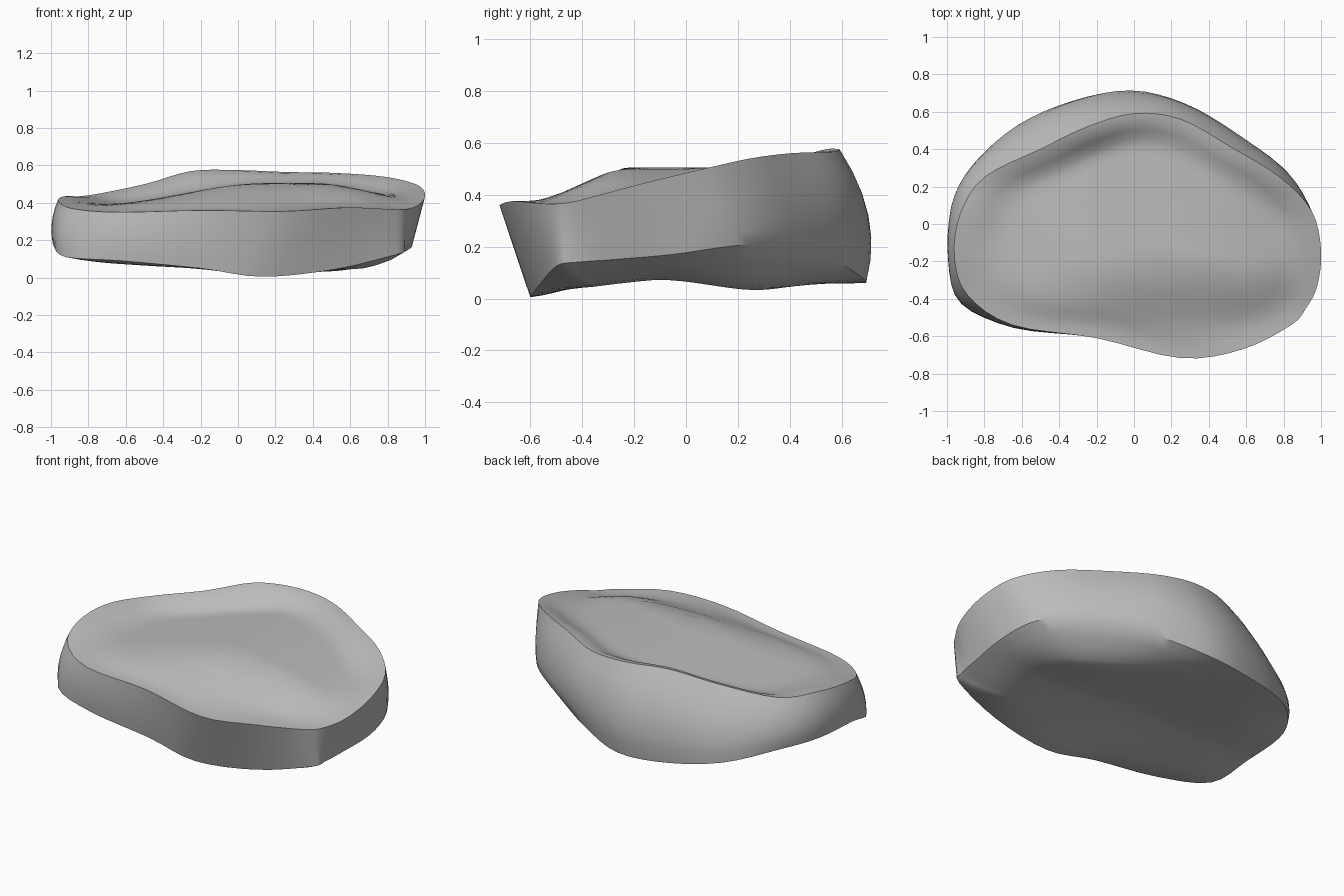
import bpy
import bmesh
import math
from mathutils import Vector

if "Cube" in bpy.data.objects:
    bpy.data.objects.remove(bpy.data.objects["Cube"])

# Matching points around the upper rim and the lower edge, from the front
RIM = [(.25, -.717, .355), (.58, -.67, .375), (.84, -.54, .365), (.92, -.45, .37), (.98, -.33, .4),
       (1, -.14, .45), (.95, .07, .5), (.78, .25, .54), (.52, .41, .56), (.25, .56, .565),
       (0, .59, .575), (-.25, .52, .57), (-.5, .4, .5), (-.8, .25, .44),
       (-.93, .05, .435), (-.96, -.18, .41), (-.89, -.38, .37), (-.65, -.54, .35), (-.2, -.61, .36)]
BASE = [(.13, -.6, .005), (.52, -.57, .045), (.85, -.5, .125), (.89, -.42, .14), (.91, -.28, .15),
        (.93, -.05, .17), (.89, .16, .2), (.77, .32, .21), (.5, .5, .18), (.25, .62, .12),
        (-.02, .695, .065), (-.32, .65, .065), (-.62, .53, .1), (-.85, .32, .16),
        (-.97, .1, .18), (-.985, -.2, .17), (-.92, -.43, .11), (-.62, -.55, .09), (-.2, -.575, .05)]
CENTRE = Vector((.03, -.04, 0))


def smooth_loop(points, steps=4):
    """Closed Catmull-Rom loop through the points."""
    pts = [Vector(p) for p in points]
    n = len(pts)
    loop = []
    for i in range(n):
        a, b, c, d = (pts[(i + k) % n] for k in (-1, 0, 1, 2))
        for s in range(steps):
            t = s / steps
            loop.append(b + t * (c - a) / 2
                        + t * t * (a - 2.5 * b + 2 * c - d / 2)
                        + t ** 3 * (3 * b - 3 * c + d - a) / 2)
    return loop


def ease(low, high, value):
    t = min(1, max(0, (value - low) / (high - low)))
    return t * t * (3 - 2 * t)


def mound(x, y, cx, cy):
    return math.exp(-6 * ((x - cx) ** 2 + (y - cy) ** 2))


def upper_height(x, y):
    """Broad crown that falls away to both ends and the front."""
    ends = .115 * ease(-.15, .75, -x) + .09 * ease(.4, 1, x)
    return .505 - ends - (.125 - ends) * ease(.2, .6, -y)


def lower_height(x, y):
    """Underside with a swelling at the back left and a central hollow."""
    relief = .025 * mound(x, y, -.1, -.1) - .045 * mound(x, y, .55, .35)
    return .085 + .04 * max(0, -x) - .15 * max(0, -y - .1) - .05 * max(0, y) + relief


def inset(loop, scale, height, start, end):
    """Shrink a loop to the centre, easing its height to a surface."""
    ring = []
    for p in loop:
        q = CENTRE + (p - CENTRE) * scale
        blend = ease(start, end, 1 - scale)
        q.z = p.z + (height(q.x, q.y) - p.z) * blend
        ring.append(q)
    return ring


def side_ring(t):
    """Ring on the flank, bulging outward most at the back."""
    ring = []
    for top, low in zip(rim, base):
        p = top.lerp(low, t)
        out = Vector((p.x, p.y, 0)).normalized()
        bulge = .06 * max(0, out.y) + .02 * max(0, -out.x)
        ring.append(p + out * bulge * 4 * t * (1 - t))
    return ring


rim, base = smooth_loop(RIM), smooth_loop(BASE)
rings = [inset(rim, s, upper_height, .02, .28) for s in (.1, .3, .5, .65, .72, .79, .86, .93)]
rings += [side_ring(i / 6) for i in range(7)]
rings += [inset(base, s, lower_height, -.1, .32) for s in (.92, .84, .76, .68, .55, .4, .25, .1)]

# Stone slab: loft the rings and close both centres
bm = bmesh.new()
loops = [[bm.verts.new(p) for p in ring] for ring in rings]
count = len(rim)
for upper, lower in zip(loops, loops[1:]):
    for i in range(count):
        j = (i + 1) % count
        bm.faces.new((upper[i], lower[i], lower[j], upper[j]))
bm.faces.new(loops[0])
bm.faces.new(loops[-1])
bmesh.ops.recalc_face_normals(bm, faces=bm.faces)
mesh = bpy.data.meshes.new("stone_slab")
bm.to_mesh(mesh)
bm.free()
slab = bpy.data.objects.new("stone_slab", mesh)
bpy.context.collection.objects.link(slab)

# Stone colour
stone = bpy.data.materials.new("stone_grey")
stone.use_nodes = True
colour = (.5, .5, .5, 1)
stone.diffuse_color = colour
stone.node_tree.nodes["Principled BSDF"].inputs["Base Color"].default_value = colour
mesh.materials.append(stone)

# Smooth flanks with crisp rim and lower edge
bpy.ops.object.select_all(action='DESELECT')
slab.select_set(True)
bpy.context.view_layer.objects.active = slab
bpy.ops.object.shade_smooth_by_angle(angle=math.radians(40))
